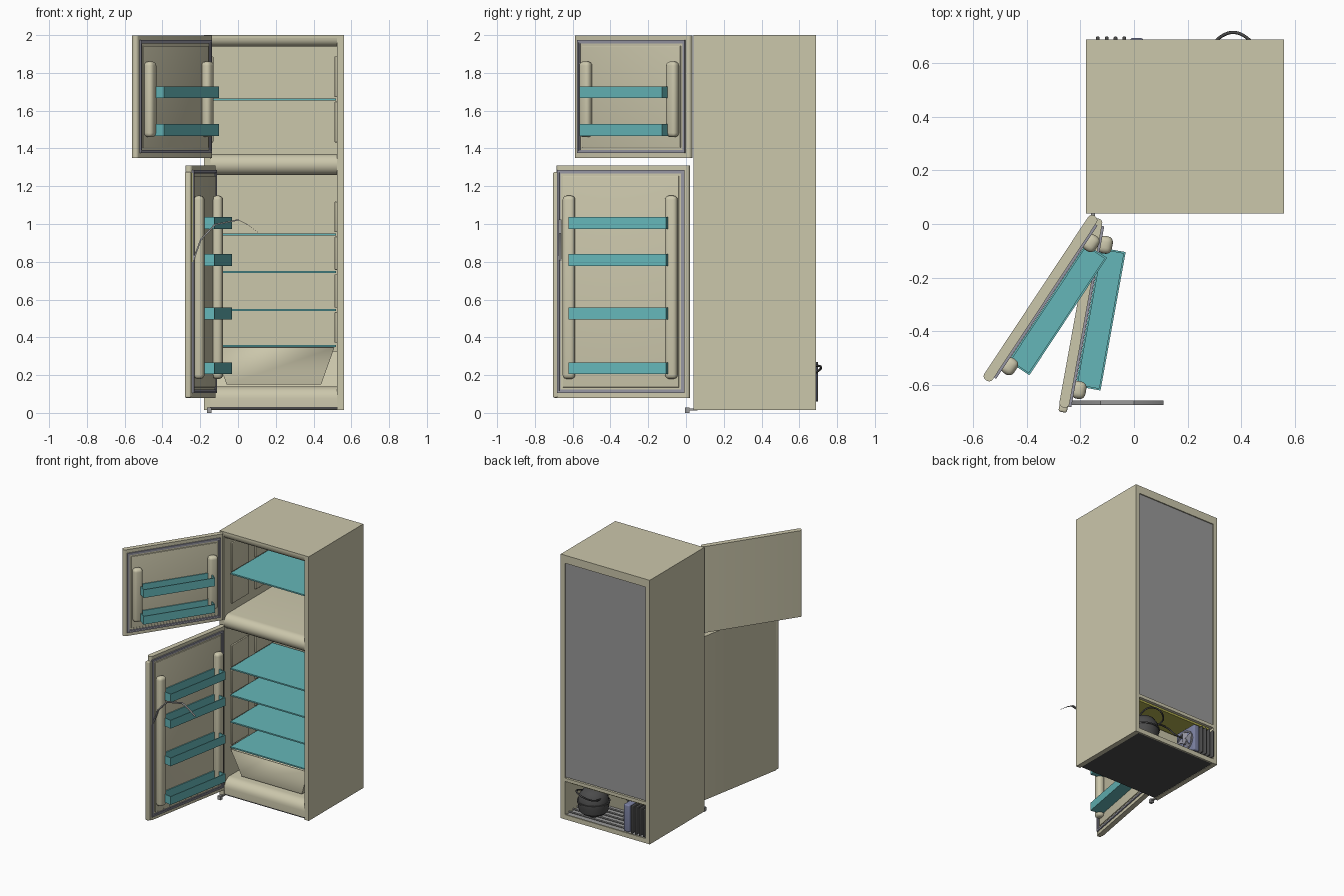
import bpy, bmesh, math
from mathutils import Matrix, Vector

if "Cube" in bpy.data.objects:
    bpy.data.objects.remove(bpy.data.objects["Cube"])

def mat(name, *c):
    m = bpy.data.materials.new(name)
    m.diffuse_color = (*c, 1)
    m.use_nodes = True
    m.node_tree.nodes["Principled BSDF"].inputs["Base Color"].default_value = m.diffuse_color
    return m

BEIGE = mat("beige", .60, .57, .41)
TEAL = mat("teal", .13, .47, .48)
SEAL = mat("seal", .30, .30, .36)
DARK = mat("dark", .07, .07, .07)
GREY = mat("grey", .32, .32, .32)
OLIVE = mat("olive", .45, .43, .08)
BLUE = mat("blue_grey", .20, .22, .36)

def finish(name, bm, m, place=None):
    bmesh.ops.recalc_face_normals(bm, faces=bm.faces)
    me = bpy.data.meshes.new(name)
    bm.to_mesh(me)
    bm.free()
    me.materials.append(m)
    o = bpy.data.objects.new(name, me)
    bpy.context.collection.objects.link(o)
    if place:
        o.matrix_world = place
    bpy.context.view_layer.objects.active = o
    bpy.ops.object.select_all(action='DESELECT')
    o.select_set(True)
    bpy.ops.object.shade_smooth_by_angle(angle=math.radians(35))
    return o

def boxes(name, m, items, place=None, bevel=0):
    """One object from boxes given as (x0, x1, y0, y1, z0, z1)."""
    bm = bmesh.new()
    for a, b, c, d, e, f in items:
        M = Matrix.Translation(((a+b)/2, (c+d)/2, (e+f)/2)) @ Matrix.Diagonal((b-a, d-c, f-e, 1))
        bmesh.ops.create_cube(bm, size=1, matrix=M)
    if bevel:
        bmesh.ops.bevel(bm, geom=bm.edges[:], offset=bevel, segments=4, profile=.5, affect='EDGES')
    return finish(name, bm, m, place)

def prism(name, m, pts, lo, hi, axis, place=None):
    """Extrude a profile: axis x takes (y, z) points, axis z takes (x, y) points."""
    bm = bmesh.new()
    to3 = (lambda p: (lo, *p)) if axis == 'x' else (lambda p: (*p, lo))
    f = bm.faces.new([bm.verts.new(to3(p)) for p in pts])
    r = bmesh.ops.extrude_face_region(bm, geom=[f])
    d = Vector((hi-lo, 0, 0)) if axis == 'x' else Vector((0, 0, hi-lo))
    bmesh.ops.translate(bm, vec=d, verts=[v for v in r['geom'] if isinstance(v, bmesh.types.BMVert)])
    return finish(name, bm, m, place)

def arc(cx, cy, r, a0, a1, n=6):
    return [(cx + r*math.cos(math.radians(a0+(a1-a0)*i/n)),
             cy + r*math.sin(math.radians(a0+(a1-a0)*i/n))) for i in range(n+1)]

def tube(name, m, pts, r):
    c = bpy.data.curves.new(name, 'CURVE')
    c.dimensions = '3D'
    c.bevel_depth, c.bevel_resolution, c.use_fill_caps = r, 2, True
    s = c.splines.new('NURBS')
    s.points.add(len(pts)-1)
    for p, q in zip(s.points, pts):
        p.co = (*q, 1)
    s.use_endpoint_u, s.order_u, s.resolution_u = True, 3, 6
    c.materials.append(m)
    o = bpy.data.objects.new(name, c)
    bpy.context.collection.objects.link(o)

def lathe(name, m, prof, loc, n=28, rot=Matrix.Identity(4)):
    bm = bmesh.new()
    vs = [bm.verts.new((r, 0, z)) for r, z in prof]
    es = [bm.edges.new(e) for e in zip(vs, vs[1:])]
    bmesh.ops.spin(bm, geom=vs+es, axis=(0, 0, 1), cent=(0, 0, 0), steps=n, angle=math.tau)
    bmesh.ops.remove_doubles(bm, verts=bm.verts, dist=1e-5)
    return finish(name, bm, m, Matrix.Translation(loc) @ rot)

# Cabinet walls
L, R, IL, IR, F, B = -.18, .56, -.145, .525, .04, .688
boxes("cabinet_left_wall", BEIGE, [(L, IL, F, B, .015, 2)])
boxes("cabinet_right_wall", BEIGE, [(IR, R, F, B, .015, 2)])
prism("cabinet_top", BEIGE, [(B, 2), (F, 2), (F, 1.985)] + arc(.085, 1.985, .045, 180, 270) + [(B, 1.94)], IL, IR, 'x')
prism("compartment_divider", BEIGE, [(.62, 1.37)] + arc(.095, 1.315, .055, 90, 270, 12) + [(.62, 1.26)], IL, IR, 'x')
boxes("cabinet_back_wall", BEIGE, [(IL, IR, .62, .67, .31, 1.94)])
boxes("back_panel", GREY, [(L+.02, R-.02, .67, .68, .33, 1.975)])
# Floor of the liner, stepping up over the machine compartment
prism("liner_floor", BEIGE, arc(.11, .075, .065, 180, 90) + [(.36, .14), (.42, .325), (.62, .325),
      (B, .325), (B, .30), (.44, .30), (.385, .03), (.045, .03)], IL, IR, 'x')
boxes("base_plate", DARK, [(L+.012, R-.012, F+.012, B-.012, .018, .035)])
boxes("rear_sill", BEIGE, [(IL, IR, B-.012, B, .015, .05)])
boxes("machine_ceiling", OLIVE, [(IL+.02, IR-.02, .45, .665, .285, .30)])
boxes("machine_tray", GREY, [(IL, IR, .39, B-.012, .035, .045)])

# Glass shelves and side rails
shelf_z = [.355, .545, .745, .945, 1.66]
for i, z in enumerate(shelf_z):
    boxes(f"shelf_{i+1}", TEAL, [(IL+.006, IR-.006, .11, .61, z-.005, z+.005)])
for name, z0, z1 in (("fridge", .36, 1.13), ("freezer", 1.42, 1.90)):
    cuts = [z0] + [z for z in shelf_z if z0 < z < z1] + [z1]
    for side, a, b in (("left", IL, IL+.014), ("right", IR-.014, IR)):
        boxes(f"{name}_{side}_rails", BEIGE, [(a, b, y, y+.20, p+.012, q-.012)
              for p, q in zip(cuts, cuts[1:]) for y in (.12, .40)], bevel=.004)

# Crisper drawer, tapered towards the bottom
bm = bmesh.new()
q = [[bm.verts.new(p) for p in ring] for ring in (
    [(-.06, .13, .15), (.44, .13, .15), (.44, .34, .15), (-.06, .34, .15)],
    [(-.13, .10, .345), (.51, .10, .345), (.51, .40, .345), (-.13, .40, .345)])]
bm.faces.new(q[0])
for i in range(4):
    j = (i+1) % 4
    bm.faces.new((q[0][i], q[0][j], q[1][j], q[1][i]))
o = finish("crisper_drawer", bm, BEIGE)
o.modifiers.new("wall", 'SOLIDIFY').thickness = .006

# Doors, built closed in local space (x along the width, y inwards) and swung open
W, T = .735, .038
def frame(x0, x1, z0, z1, w, y0, y1):
    return [(x0, x0+w, y0, y1, z0, z1), (x1-w, x1, y0, y1, z0, z1),
            (x0+w, x1-w, y0, y1, z0, z0+w), (x0+w, x1-w, y0, y1, z1-w, z1)]

def door(name, hinge, angle, z0, z1, posts, bins, width=W):
    P = Matrix.Translation((*hinge, 0)) @ Matrix.Rotation(math.radians(angle), 4, 'Z')
    r = .017
    outline = arc(r, r, r, 180, 270) + arc(width-r, r, r, 270, 360) + arc(width-r, T-r, r, 0, 90) + arc(r, T-r, r, 90, 180)
    prism(name, BEIGE, outline, z0, z1, 'z', P)
    boxes(name+"_seal", SEAL, frame(.025, W-.025, z0+.025, z1-.025, .012, T-.002, T+.009)
          + frame(.037, W-.037, z0+.037, z1-.037, .006, T-.002, T+.005), P)
    boxes(name+"_inner_panel", BEIGE, [(.055, W-.055, T-.002, T+.006, z0+.055, z1-.055)], P, .003)
    # Vertical posts that carry the bins
    for side, c in (("hinge", .092), ("free", W-.092)):
        boxes(f"{name}_{side}_post", BEIGE, [(c-.033, c+.033, T-.002, T+.052, *posts)], P, .022)
    for i, z in enumerate(bins):
        a, b, c, d, h, t = .105, .63, .048, .143, .062, .007
        boxes(f"{name}_bin_{i+1}", TEAL, [(a, b, c, d, z, z+t), (a, b, c, c+t, z+t, z+h),
              (a, b, d-t, d, z+t, z+h), (a, a+t, c+t, d-t, z+t, z+h), (b-t, b, c+t, d-t, z+t, z+h)], P)
    return P

door("freezer_door", (-.162, .04), -123.5, 1.35, 1.998, (1.46, 1.86), (1.467, 1.667))
P = door("fridge_door", (-.153, .024), -100.3, .08, 1.31, (.18, 1.15), (.205, .495, .778, .974), W-.018)
boxes("fridge_door_edge", BEIGE, [(W-.035, W, .002, T-.004, .08, 1.275)], P, .008)
boxes("handle_recess_strip", OLIVE, [(W-.032, W-.024, T-.008, T+.002, .80, 1.27)], P)

# Thin bent strip off the free edge of the fridge door
path = [(-.24, .81), (-.20, .92), (-.125, 1.0), (0, 1.025), (.05, .998), (.105, .957)]
prism_pts = [(x, z) for x, z in path] + [(x+.006, z-.006) for x, z in reversed(path)]
bm = bmesh.new()
f = bm.faces.new([bm.verts.new((x, -.675, z)) for x, z in prism_pts])
r = bmesh.ops.extrude_face_region(bm, geom=[f])
bmesh.ops.translate(bm, vec=(0, .016, 0), verts=[v for v in r['geom'] if isinstance(v, bmesh.types.BMVert)])
finish("bent_strip", bm, GREY)

# Lower hinge block
boxes("lower_hinge", GREY, [(-.165, -.14, -.006, .018, .0, .028), (-.16, -.145, .01, .06, .012, .022)])

# Compressor, pipes, fan, condenser and tray rods
lathe("compressor", DARK, [(0, .05), (.07, .05), (.10, .075), (.108, .12), (.108, .14), (.114, .14), (.114, .15),
      (.105, .15), (.10, .19), (.075, .225), (.035, .24), (0, .243)], (.38, .555, 0))
tube("suction_pipe", DARK, [(.44, .56, .21), (.46, .66, .25), (.40, .715, .25), (.34, .715, .23), (.28, .66, .20), (.30, .58, .19)], .006)
tube("discharge_pipe", DARK, [(.32, .54, .2), (.25, .52, .27), (.14, .54, .26), (.08, .56, .2), (.02, .58, .2)], .006)
boxes("fan_housing", BLUE, [(-.015, .035, .50, .694, .06, .265)], bevel=.01)
RY = Matrix.Rotation(math.pi/2, 4, 'Y')
lathe("fan_hub", SEAL, [(0, .02), (.022, .015), (.025, 0), (0, 0)], (.034, .6, .16), 16, RY)
lathe("fan_ring", SEAL, [(.07, 0), (.07, .012), (.08, .012), (.08, 0)], (.034, .6, .16), 24, RY)
bm = bmesh.new()
for i in range(5):
    M = (Matrix.Translation((.04, .6, .16)) @ Matrix.Rotation(i*math.tau/5, 4, 'X')
         @ Matrix.Translation((0, 0, .045)) @ Matrix.Rotation(.4, 4, 'Z') @ Matrix.Diagonal((.004, .035, .05, 1)))
    bmesh.ops.create_cube(bm, size=1, matrix=M)
finish("fan_blades", bm, SEAL)
for i in range(4):
    x = -.135 + i*.033
    boxes(f"condenser_fin_{i+1}", DARK, [(x-.007, x+.007, .47, .70, .06, .27)], bevel=.006)
for i in range(5):
    y = .44 + i*.05
    tube(f"tray_rod_{i+1}", GREY, [(IL, y, .056), (.2, y, .056), (IR, y, .056)], .006)
